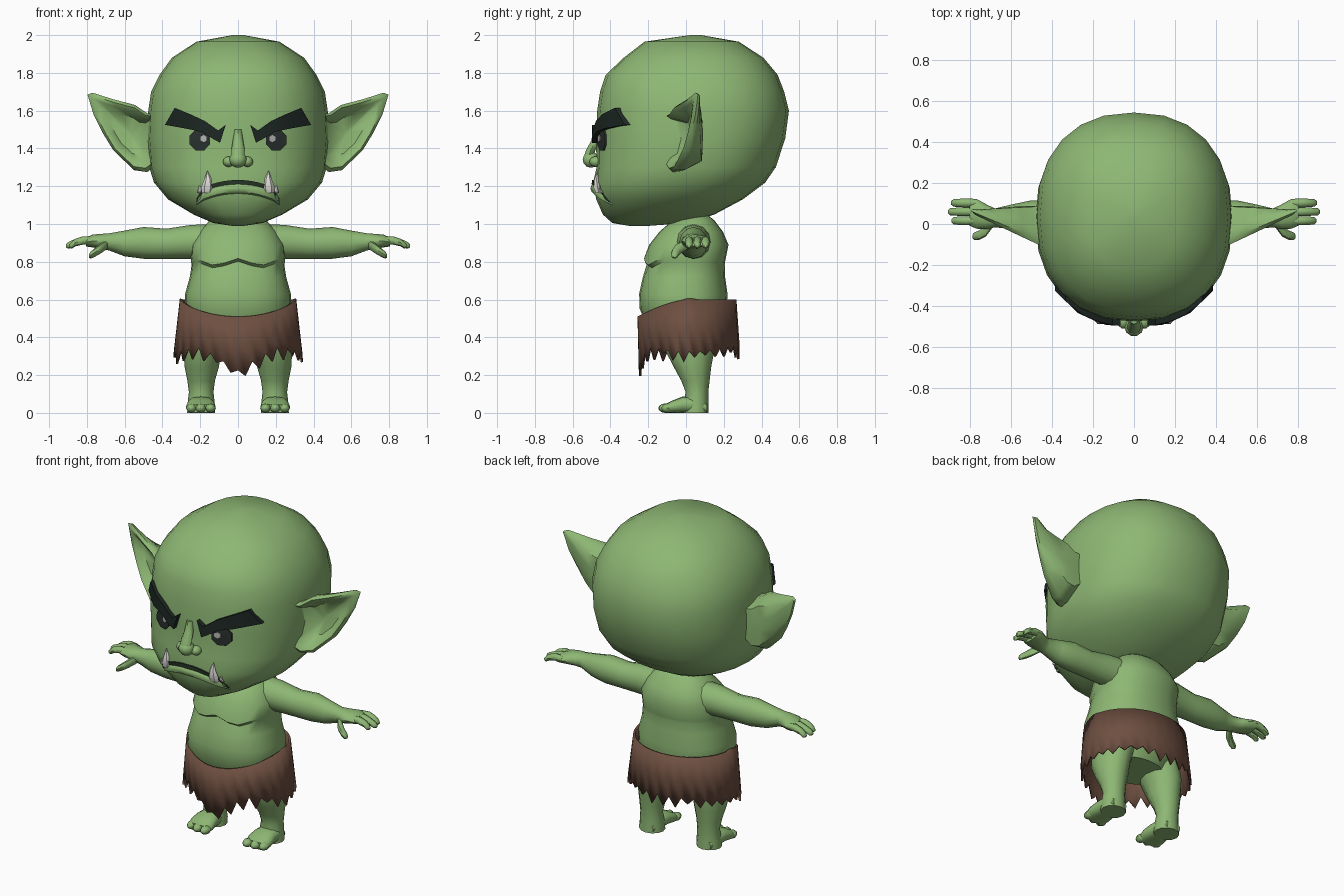
import bpy, bmesh, math, random
from mathutils import Vector
from mathutils.bvhtree import BVHTree

if "Cube" in bpy.data.objects:
    bpy.data.objects.remove(bpy.data.objects["Cube"])

random.seed(4)


def material(name, rgb):
    m = bpy.data.materials.new(name)
    m.diffuse_color = (*rgb, 1)
    m.use_nodes = True
    m.node_tree.nodes["Principled BSDF"].inputs["Base Color"].default_value = m.diffuse_color
    return m


SKIN = material("green skin", (0.27, 0.475, 0.175))
BROW = material("dark brow", (0.012, 0.02, 0.016))
EYE = material("eye black", (0.022, 0.03, 0.027))
GLINT = material("eye glint", (0.45, 0.45, 0.43))
MOUTH = material("mouth dark", (0.02, 0.035, 0.02))
TUSK = material("tusk ivory", (0.75, 0.74, 0.70))
CLOTH = material("brown cloth", (0.155, 0.078, 0.052))


def finish(name, bm, mat, mirror):
    bmesh.ops.recalc_face_normals(bm, faces=bm.faces)
    me = bpy.data.meshes.new(name)
    bm.to_mesh(me)
    bm.free()
    me.materials.append(mat)
    ob = bpy.data.objects.new(name, me)
    bpy.context.collection.objects.link(ob)
    if mirror:
        ob.modifiers.new("mirror", 'MIRROR').use_mirror_merge = False
    return ob


def skin_rings(bm, rings, cap=True):
    """Join successive closed rings of points with quads."""
    vs = [[bm.verts.new(p) for p in r] for r in rings]
    n = len(vs[0])
    for a, b in zip(vs, vs[1:]):
        for i in range(n):
            bm.faces.new((a[i], a[(i + 1) % n], b[(i + 1) % n], b[i]))
    if cap:
        bm.faces.new(vs[0])
        bm.faces.new(vs[-1])


def loft(name, groups, mat, mirror=False, cap=True):
    bm = bmesh.new()
    for rings in groups:
        skin_rings(bm, rings, cap)
    return finish(name, bm, mat, mirror)


def oval(c, ra, rb, axis, n=12, e=2.0):
    """Superellipse ring around c, perpendicular to axis."""
    out = []
    for i in range(n):
        t = 2 * math.pi * i / n
        u = ra * math.copysign(abs(math.cos(t)) ** (2 / e), math.cos(t))
        v = rb * math.copysign(abs(math.sin(t)) ** (2 / e), math.sin(t))
        d = {'z': (u, v, 0), 'x': (0, u, v), 'y': (u, 0, v)}[axis]
        out.append(Vector(c) + Vector(d))
    return out


def stack(rows, n, e):
    """Horizontal rings from (z, half width, front y, back y)."""
    return [oval((0, (f + b) / 2, z), w, (b - f) / 2, 'z', n, e) for z, w, f, b in rows]


def blob(c, r, axis='z', n=10):
    """Ellipsoid as rings."""
    k = 'xyz'.index(axis)
    a, b = [i for i in range(3) if i != k]
    rings = []
    for j in range(7):
        t = math.pi * (0.04 + 0.92 * j / 6)
        p = list(c)
        p[k] += r[k] * math.cos(t)
        rings.append(oval(p, r[a] * math.sin(t), r[b] * math.sin(t), axis, n))
    return rings


# Head
head = loft("head", [stack([
    (0.99, .03, -.30, -.20), (1.005, .13, -.39, .0), (1.05, .235, -.44, .15),
    (1.13, .37, -.475, .30), (1.22, .445, -.492, .42), (1.30, .47, -.473, .475),
    (1.45, .482, -.477, .525), (1.60, .475, -.47, .545), (1.70, .46, -.455, .52),
    (1.79, .415, -.425, .485), (1.88, .35, -.33, .41), (1.965, .22, -.22, .28),
    (2.0, .03, .02, .08)], 24, 2.3)], SKIN)
bm = bmesh.new()
bm.from_mesh(head.data)
tree = BVHTree.FromBMesh(bm)
bm.free()


def on_face(x, z, out):
    """Point on the front of the head, pushed forward by out."""
    hit = tree.ray_cast(Vector((x, -2, z)), Vector((0, 1, 0)))[0]
    return Vector((x, hit.y - out, z))


def strip(name, cols, thick, mat, mirror):
    """Raised band on the face from (x top, z top, x bottom, z bottom)."""
    rings = [[on_face(a, b, -.02), on_face(a, b, thick), on_face(c, d, thick), on_face(c, d, -.02)]
             for a, b, c, d in cols]
    return loft(name, [rings], mat, mirror)


# Brows
strip("brows", [(.065, 1.525, .095, 1.43), (.105, 1.495, .14, 1.455), (.175, 1.545, .19, 1.487),
                (.25, 1.58, .275, 1.505), (.335, 1.615, .387, 1.525)], .03, BROW, True)


def disc(name, x, z, rx, rz, n, out, mat):
    rings = [[on_face(x + s * rx * math.cos(2 * math.pi * (i + .5) / n),
                      z + s * rz * math.sin(2 * math.pi * (i + .5) / n), o) for i in range(n)]
             for s, o in ((1, -.02), (1, out), (.5, out), (.05, out))]
    loft(name, [rings], mat, True)


# Eyes and glints
disc("eyes", .202, 1.445, .059, .06, 8, .009, EYE)
disc("eye_glints", .182, 1.452, .019, .019, 6, .014, GLINT)

# Nose: bridge, tip and nostrils
bridge = [oval((0, y, z), w, .025, 'z', 8) for y, z, w in
          ((-.465, 1.50, .02), (-.477, 1.44, .028), (-.505, 1.39, .036), (-.52, 1.34, .03))]
loft("nose", [bridge, blob((0, -.503, 1.34), (.047, .046, .042))]
     + [blob((s * .05, -.478, 1.33), (.03, .035, .028)) for s in (-1, 1)], SKIN)


# Frowning mouth and lower lip
def frown(x):
    return 1.225 - 1.1 * x * x - 1.5 * max(0, abs(x) - .19)


xs = [-.22 + .44 * i / 12 for i in range(13)]
strip("mouth", [(x, frown(x) + .008, x, frown(x) - .014) for x in xs], .009, MOUTH, False)
loft("lower_lip", [[oval(on_face(x, frown(x) - .036, -.004), .024, .028, 'x', 8)
                    if abs(x) < .2 else oval(on_face(x, frown(x) - .02, 0), .006, .006, 'x', 8)
                    for x in xs]], SKIN)

# Tusks, with small side teeth
tusks = []
for x, z, w, h in ((.165, 1.165, .034, .115), (.208, 1.165, .013, .04)):
    base = on_face(x, z, .008)
    tusks.append([oval(base + Vector((-.006 * k, -.012 * k, h * t)), w * r, w * .7 * r, 'z', 6)
                  for k, t, r in ((0, 0, .8), (.6, .25, 1), (1, .6, .6), (.6, 1, .06))])
loft("tusks", tusks, TUSK, True)

# Ears: rim outline lofted from the dish, over the rim, to the back
outline = [(.42, 1.58), (.48, 1.585), (.545, 1.63), (.66, 1.66), (.77, 1.695), (.797, 1.685),
           (.765, 1.58), (.715, 1.48), (.66, 1.39), (.55, 1.285), (.48, 1.275), (.42, 1.32)]


def ear_ring(s, y0, slope):
    return [Vector((.57 + (x - .57) * s, y0 + slope * ((.57 + (x - .57) * s) - .48), 1.48 + (z - 1.48) * s))
            for x, z in outline]


loft("ears", [[ear_ring(.1, .02, .2), ear_ring(.55, .0, .25), ear_ring(.76, -.075, .42), ear_ring(.9, -.095, .47),
               ear_ring(1, -.07, .42), ear_ring(.97, -.02, .3), ear_ring(.72, .085, -.05),
               ear_ring(.2, .095, -.1)]], SKIN, True)

# Torso with a ledge under the chest
rows = [(.36, .16, -.14, .14), (.45, .24, -.2, .19), (.55, .28, -.245, .215), (.63, .28, -.248, .22),
        (.72, .255, -.228, .207), (.785, .245, -.203, .205), (.80, .25, -.222, .207),
        (.89, .245, -.195, .225), (.96, .205, -.14, .195), (1.02, .15, -.07, .15), (1.06, .08, .0, .1)]
torso = stack(rows, 24, 2.3)
for ring in torso[5:7]:
    for p in ring:
        if p.y < -.05:
            p.z += .018 * math.cos(p.x * 26)
loft("torso", [torso], SKIN)

# Arms with hand, three fingers and thumb
arm = [oval((x, y, z), a, b, 'x', 12) for x, y, z, a, b in (
    (.12, .04, .90, .10, .10), (.25, .04, .905, .085, .09), (.38, .04, .895, .073, .08),
    (.5, .04, .90, .076, .084), (.6, .035, .897, .06, .068), (.68, .03, .905, .046, .046),
    (.72, .035, .908, .06, .04), (.77, .05, .91, .073, .034), (.805, .058, .905, .066, .024))]
parts = [arm]
for y, tip in ((.103, .895), (.06, .91), (.016, .893)):
    parts.append([oval((x, y, z), r, r, 'x', 8) for x, z, r in (
        (.77, .912, .019), (.82, .913, .022), (.86, .902, .02), (tip - .012, .887, .018), (tip, .884, .008))])
parts.append([oval((x, y, z), r, r, 'x', 8) for x, y, z, r in (
    (.69, .01, .895, .025), (.725, -.035, .872, .027), (.757, -.055, .85, .023), (.78, -.06, .835, .019), (.79, -.06, .83, .008))])
loft("arms", parts, SKIN, True)

# Legs with foot and toes
leg = [oval((x, y, z), a, b, 'z', 12) for z, x, y, a, b in (
    (.46, .15, .015, .12, .14), (.33, .187, .02, .1, .13), (.24, .192, .035, .09, .098),
    (.17, .195, .05, .073, .075), (.11, .195, .058, .065, .06), (.05, .195, .052, .072, .066),
    (.0, .195, .05, .074, .07))]
foot = [oval((.197, y, h), a, h, 'y', 12, 2.6) for y, h, a in (
    (.11, .025, .05), (.05, .043, .068), (-.02, .043, .07), (-.07, .033, .079), (-.11, .023, .07))]
toes = [blob((x, y, .025), (.028, .036, .025), 'y', 8) for x, y in ((.145, -.11), (.197, -.108), (.247, -.095))]
loft("legs", [leg, foot] + toes, SKIN, True)

# Ragged skirt: slanted waist, flared sides, zigzag hem
N = 56
skirt = [[], [], []]
for i in range(N):
    t = 2 * math.pi * i / N
    c, s = math.cos(t), math.sin(t)
    front = max(0, -s)
    top = .60 - .09 * front ** 1.5
    if i % (N // 2) in (0, 1):
        top += .005
    hem = .355 - .03 * abs(c) ** 4 - .13 * max(0, 1 - abs(c) / .6) * (s < 0)
    if i % 2:
        hem -= random.uniform(.02, .075)
    k = (.6 - hem) / .3
    for ring, z, f in zip(skirt, (top, (top + hem) / 2, hem), (0, .5, 1)):
        ring.append(Vector(((.308 + .035 * f * k) * c, .005 + .012 * f + (.262 + .005 * f) * s, z)))
cloth = loft("skirt", [skirt], CLOTH, cap=False)
solid = cloth.modifiers.new("thickness", 'SOLIDIFY')
solid.thickness = .012

# Smooth shading with crisp edges kept
for ob in bpy.data.objects:
    ob.select_set(True)
    bpy.context.view_layer.objects.active = ob
bpy.ops.object.shade_smooth_by_angle(angle=math.radians(45))
